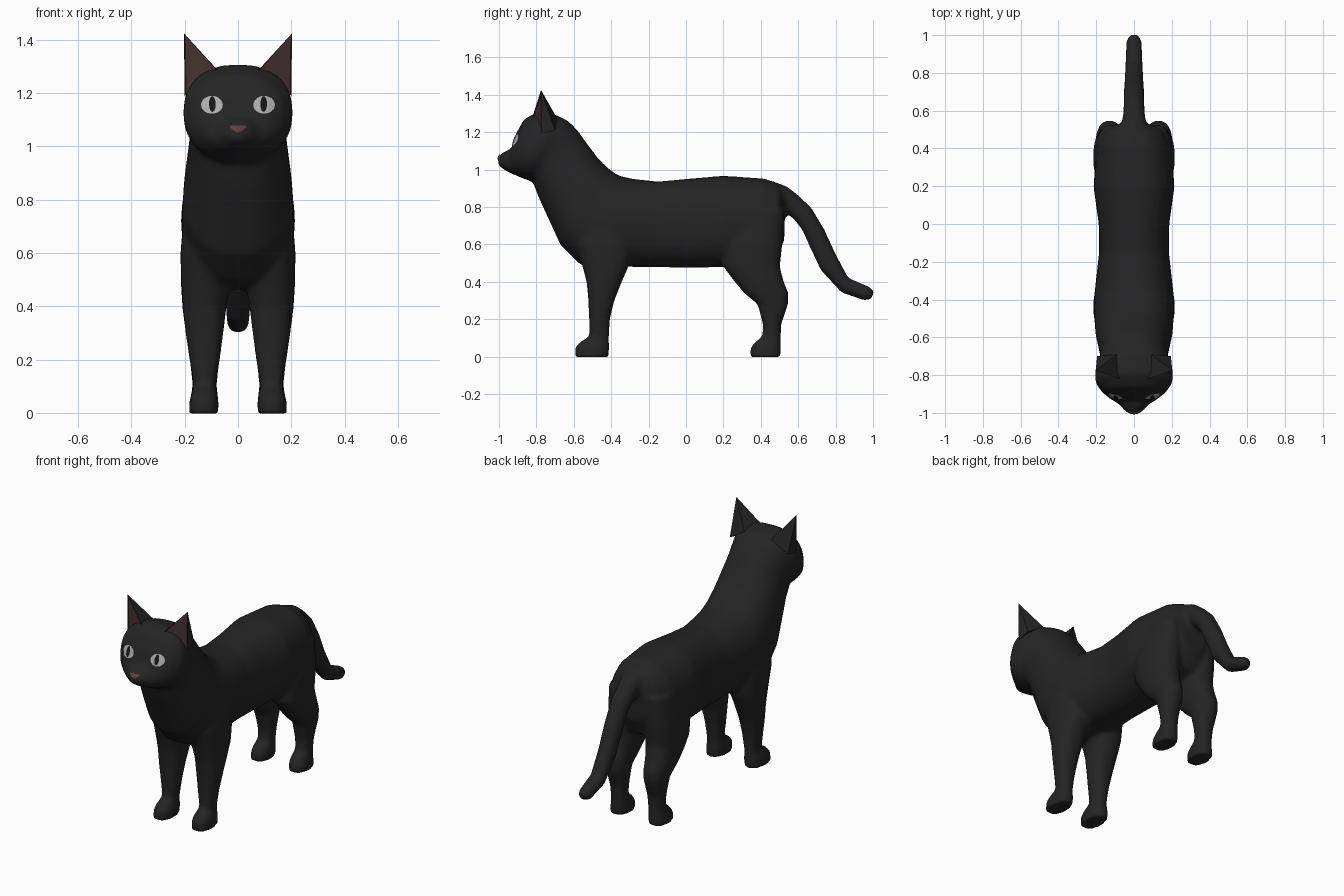
import bpy, bmesh, math
from mathutils import Vector
from mathutils.bvhtree import BVHTree


def material(name, rgb):
    m = bpy.data.materials.new(name)
    m.diffuse_color = (*rgb, 1)
    return m


FUR = material("black fur", (0.018, 0.018, 0.018))
PINK = material("inner ear", (0.06, 0.032, 0.031))
NOSE = material("nose pink", (0.10, 0.055, 0.05))
IRIS = material("eye grey", (0.42, 0.42, 0.42))
PUPIL = material("pupil black", (0.008, 0.008, 0.008))


def make_object(name, bm, mats):
    me = bpy.data.meshes.new(name)
    bm.to_mesh(me)
    bm.free()
    ob = bpy.data.objects.new(name, me)
    bpy.context.collection.objects.link(ob)
    for m in mats:
        me.materials.append(m)
    return ob


def loft(bm, sections, xc=None, power=2.3, n=28):
    """Each section: two opposite (y, z) points, then half width (or x0, x1)."""
    rings = []
    for s in sections:
        a, b = Vector((0, s[0], s[1])), Vector((0, s[2], s[3]))
        cx, hw = (0, s[4]) if len(s) == 5 else ((s[4] + s[5]) / 2, (s[5] - s[4]) / 2)
        if xc:
            cx *= xc
        ring = []
        for i in range(n):
            t = 2 * math.pi * i / n
            c, d = math.cos(t), math.sin(t)
            u = math.copysign(abs(c) ** (2 / power), c)
            v = math.copysign(abs(d) ** (2 / power), d)
            ring.append(bm.verts.new((a + b) / 2 + (a - b) / 2 * u + Vector((cx + hw * v, 0, 0))))
        rings.append(ring)
    for r, q in zip(rings, rings[1:]):
        for i in range(n):
            j = (i + 1) % n
            bm.faces.new((r[i], r[j], q[j], q[i]))
    bm.faces.new(rings[0][::-1])
    bm.faces.new(rings[-1])


# torso, neck and head: top point, bottom point, half width
TORSO = [
    (0.53, 0.87, 0.525, 0.62, 0.09), (0.50, 0.92, 0.48, 0.52, 0.165),
    (0.42, 0.952, 0.38, 0.47, 0.197), (0.20, 0.967, 0.20, 0.478, 0.215),
    (0.0, 0.95, 0.0, 0.475, 0.187), (-0.15, 0.936, -0.15, 0.478, 0.185),
    (-0.28, 0.95, -0.32, 0.48, 0.202), (-0.36, 0.967, -0.45, 0.46, 0.213),
    (-0.42, 1.01, -0.57, 0.495, 0.21), (-0.47, 1.06, -0.67, 0.595, 0.205),
    (-0.53, 1.14, -0.73, 0.725, 0.192), (-0.58, 1.21, -0.785, 0.845, 0.18),
    (-0.63, 1.26, -0.82, 0.935, 0.184), (-0.70, 1.295, -0.85, 0.945, 0.205),
    (-0.79, 1.31, -0.88, 0.955, 0.205), (-0.865, 1.27, -0.91, 0.97, 0.17),
    (-0.91, 1.19, -0.94, 0.98, 0.125), (-0.93, 1.115, -0.968, 0.997, 0.082),
    (-0.98, 1.09, -0.995, 1.015, 0.05), (-1.006, 1.07, -1.003, 1.025, 0.025)]
# tail, same layout
TAIL = [
    (0.46, 0.94, 0.44, 0.72, 0.09), (0.54, 0.91, 0.525, 0.77, 0.066),
    (0.60, 0.863, 0.57, 0.742, 0.057), (0.67, 0.797, 0.62, 0.68, 0.055),
    (0.74, 0.68, 0.665, 0.58, 0.053), (0.80, 0.55, 0.72, 0.462, 0.05),
    (0.868, 0.422, 0.83, 0.343, 0.046), (0.93, 0.395, 0.90, 0.318, 0.043),
    (0.985, 0.372, 0.955, 0.298, 0.04), (1.006, 0.348, 0.992, 0.308, 0.026)]
# legs: z, front y, back y, inner x, outer x
FRONT_LEG = [
    (0.75, -0.56, -0.32, 0.04, 0.205), (0.60, -0.59, -0.29, 0.025, 0.216),
    (0.48, -0.553, -0.308, 0.03, 0.213), (0.40, -0.532, -0.343, 0.043, 0.207),
    (0.30, -0.522, -0.383, 0.055, 0.197), (0.20, -0.518, -0.407, 0.068, 0.182),
    (0.105, -0.518, -0.412, 0.083, 0.167), (0.08, -0.565, -0.412, 0.08, 0.172),
    (0.05, -0.593, -0.41, 0.073, 0.182), (-0.003, -0.595, -0.415, 0.074, 0.184)]
HIND_LEG = [
    (0.78, 0.24, 0.525, 0.04, 0.195), (0.60, 0.19, 0.515, 0.03, 0.216),
    (0.48, 0.20, 0.502, 0.03, 0.214), (0.40, 0.26, 0.523, 0.048, 0.209),
    (0.34, 0.31, 0.548, 0.058, 0.202), (0.28, 0.383, 0.546, 0.065, 0.192),
    (0.17, 0.412, 0.508, 0.073, 0.178), (0.105, 0.408, 0.507, 0.08, 0.171),
    (0.075, 0.365, 0.507, 0.077, 0.175), (0.04, 0.343, 0.507, 0.073, 0.182),
    (-0.003, 0.343, 0.507, 0.074, 0.184)]

bm = bmesh.new()
loft(bm, TORSO)
loft(bm, TAIL, power=2.1)
for leg in (FRONT_LEG, HIND_LEG):
    for side in (1, -1):
        loft(bm, [(y0, z, y1, z, x0, x1) for z, y0, y1, x0, x1 in leg], side, 2.4)
bmesh.ops.recalc_face_normals(bm, faces=bm.faces)
body = make_object("body", bm, [FUR])

# fuse the overlapping parts into one skin
rm = body.modifiers.new("fuse", 'REMESH')
rm.mode = 'VOXEL'
rm.voxel_size = 0.013
sm = body.modifiers.new("soften", 'SMOOTH')
sm.factor = 0.5
sm.iterations = 5
deps = bpy.context.evaluated_depsgraph_get()
skin = bpy.data.meshes.new_from_object(body.evaluated_get(deps))
body.modifiers.clear()
body.data = skin
skin.materials.clear()
skin.materials.append(FUR)
for p in skin.polygons:
    p.use_smooth = True
    p.material_index = 0

# ears: leaning pyramids with a recessed pink front
for side, label in ((1, "left"), (-1, "right")):
    bm = bmesh.new()
    pts = [(0.075, -0.82, 1.285), (0.2, -0.775, 1.19), (0.195, -0.70, 1.21),
           (0.09, -0.69, 1.275), (0.203, -0.775, 1.425)]
    a, b, c, d, t = [bm.verts.new((x * side, y, z)) for x, y, z in pts]
    front = bm.faces.new((a, b, t))
    for f in ((b, c, t), (c, d, t), (d, a, t), (d, c, b, a)):
        bm.faces.new(f)
    bmesh.ops.recalc_face_normals(bm, faces=bm.faces)
    bmesh.ops.inset_individual(bm, faces=[front], thickness=0.007, depth=-0.006)
    front.material_index = 1
    make_object(label + "_ear", bm, [FUR, PINK])

# painted face details: thin plates laid onto the skin from the front
tree = BVHTree.FromPolygons([v.co for v in skin.vertices],
                            [tuple(p.vertices) for p in skin.polygons])


def plate(name, centre, outline, mat, lift, steps=4):
    bm = bmesh.new()

    def drop(x, z):
        loc, nor, _, _ = tree.ray_cast(Vector((x, -2, z)), Vector((0, 1, 0)))
        return bm.verts.new(loc + Vector((0, -lift, 0)) if nor is None else loc + nor * lift)

    cx, cz = centre
    mid = drop(cx, cz)
    rings = [[drop(cx + dx * k / steps, cz + dz * k / steps) for dx, dz in outline]
             for k in range(1, steps + 1)]
    n = len(outline)
    for i in range(n):
        j = (i + 1) % n
        bm.faces.new((mid, rings[0][i], rings[0][j]))
        for r, q in zip(rings, rings[1:]):
            bm.faces.new((r[i], q[i], q[j], r[j]))
    for f in bm.faces:
        f.smooth = True
    return make_object(name, bm, [mat])


def oval(rx, rz, n=24):
    return [(rx * math.cos(2 * math.pi * i / n), rz * math.sin(2 * math.pi * i / n))
            for i in range(n)]


for side, label in ((1, "left"), (-1, "right")):
    plate(label + "_eye", (0.097 * side, 1.155), oval(0.04, 0.033), IRIS, 0.004)
    plate(label + "_pupil", (0.095 * side, 1.157), oval(0.012, 0.029), PUPIL, 0.007)
plate("nose", (0, 1.064), [(-0.032, 0.011), (-0.02, -0.003), (0, -0.014), (0.02, -0.003),
                           (0.032, 0.011), (0, 0.013)], NOSE, 0.004)
